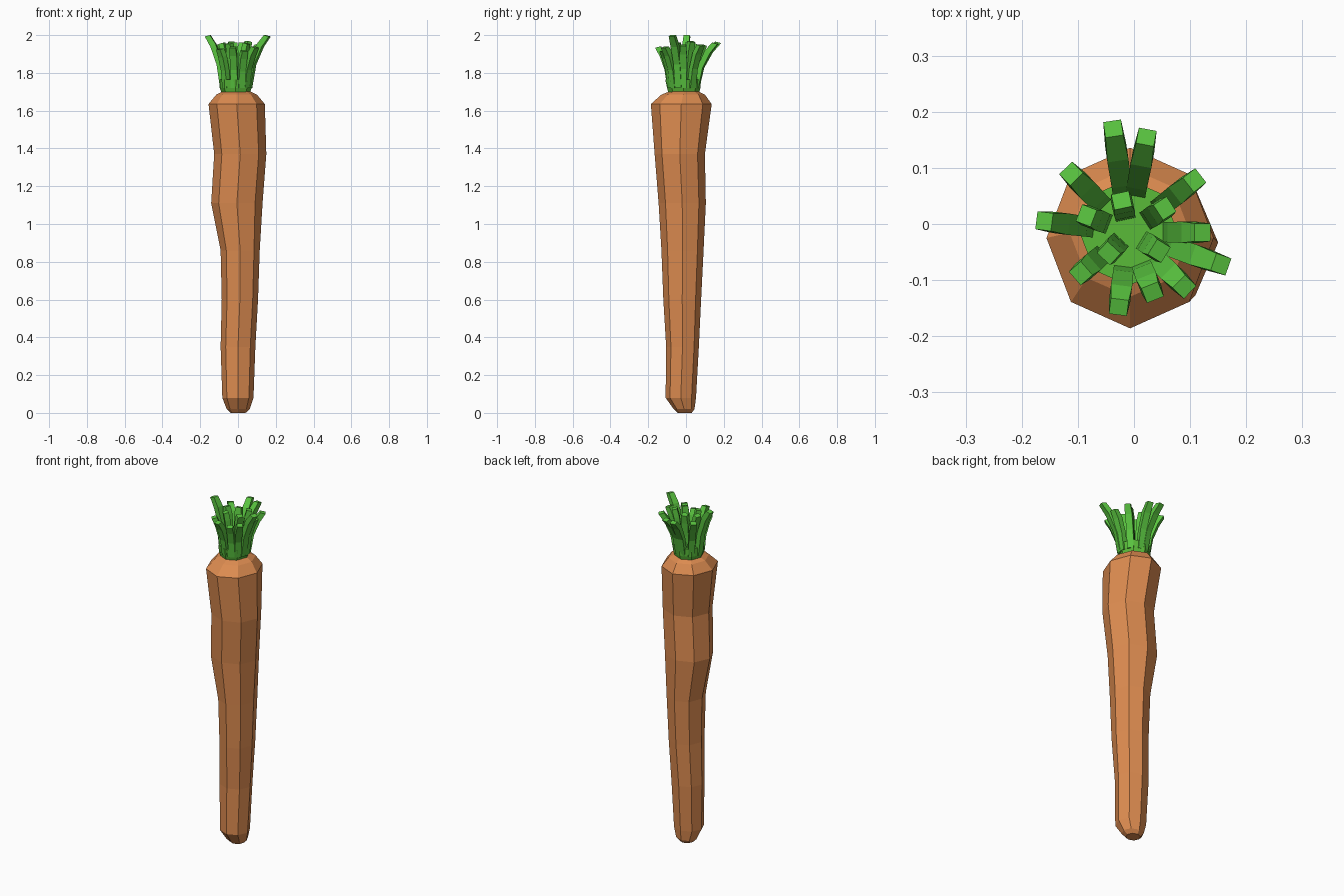
import bpy, bmesh, math
from mathutils import Vector


def finish(name, bm, color):
    bmesh.ops.recalc_face_normals(bm, faces=bm.faces)
    mesh = bpy.data.meshes.new(name)
    bm.to_mesh(mesh)
    bm.free()
    mat = bpy.data.materials.new(name + "_colour")
    mat.diffuse_color = color
    mesh.materials.append(mat)
    obj = bpy.data.objects.new(name, mesh)
    bpy.context.collection.objects.link(obj)
    return obj


def loft(bm, rings):
    # Bridge equal-length rings of points and cap both ends
    vs = [[bm.verts.new(p) for p in ring] for ring in rings]
    n = len(vs[0])
    for a, b in zip(vs, vs[1:]):
        for i in range(n):
            bm.faces.new((a[i], a[(i + 1) % n], b[(i + 1) % n], b[i]))
    bm.faces.new(vs[0][::-1])
    bm.faces.new(vs[-1])


def octagon(z, left, right, front, back):
    # Eight-sided ring with independent extents on each side
    pts = []
    cx, cy = (left + right) / 2, (front + back) / 2
    for i in range(8):
        c, s = math.cos(i * math.pi / 4), math.sin(i * math.pi / 4)
        pts.append((cx + c * (right - left) / 2, cy + s * (back - front) / 2, z))
    return pts


# Root: z, then left, right, front and back extents
root_profile = [
    (0.00, -0.04, 0.04, -0.045, 0.03),
    (0.02, -0.06, 0.062, -0.065, 0.045),
    (0.08, -0.083, 0.082, -0.108, 0.053),
    (0.35, -0.092, 0.092, -0.105, 0.068),
    (0.60, -0.086, 0.106, -0.120, 0.080),
    (0.86, -0.092, 0.115, -0.130, 0.093),
    (1.11, -0.142, 0.130, -0.145, 0.105),
    (1.37, -0.126, 0.150, -0.166, 0.100),
    (1.635, -0.156, 0.142, -0.186, 0.136),
    (1.685, -0.115, 0.100, -0.130, 0.100),
    (1.705, -0.075, 0.060, -0.080, 0.060),
]
bm = bmesh.new()
loft(bm, [octagon(*p) for p in root_profile])
finish("carrot_root", bm, (0.72, 0.26, 0.08, 1))

# Collar where the stems join
collar_profile = [
    (1.69, -0.085, 0.062, -0.092, 0.068),
    (1.72, -0.097, 0.072, -0.100, 0.076),
    (1.765, -0.097, 0.078, -0.110, 0.080),
]
bm = bmesh.new()
loft(bm, [octagon(*p) for p in collar_profile])
finish("stem_collar", bm, (0.1, 0.5, 0.04, 1))

# Stems: tip x, y, z; each is a four-sided stalk bending outward
tips = [
    (-0.037, 0.170, 1.965), (0.022, 0.155, 1.96), (-0.112, 0.090, 1.95),
    (-0.160, 0.005, 2.00), (-0.085, 0.015, 1.96), (-0.022, 0.042, 1.96),
    (0.055, 0.028, 1.97), (0.108, 0.078, 1.95), (0.122, -0.015, 1.95),
    (0.155, -0.072, 2.00), (0.045, -0.048, 1.96), (-0.045, -0.052, 1.96),
    (-0.095, -0.088, 1.93), (-0.027, -0.148, 1.94), (0.033, -0.122, 1.92),
    (0.090, -0.112, 1.94),
]
centre = Vector((-0.01, -0.014, 0))
bm = bmesh.new()
for x, y, z in tips:
    out = Vector((x, y, 0)) - centre
    reach = out.length
    out.normalize()
    side = Vector((-out.y, out.x, 0))
    foot = min(0.07, reach * 0.6)
    rings = []
    for t, bend, w, d in ((0, 0, 0.018, 0.014), (0.45, 0.22, 0.018, 0.014),
                          (0.8, 0.62, 0.019, 0.014), (1, 1, 0.016, 0.014)):
        p = centre + out * (foot + (reach - foot) * bend)
        p.z = 1.72 + (z - 1.72) * t
        tilt = Vector((0, 0, -0.012 * bend))
        if t == 1:
            p.z -= 0.012 if z < 2 else 0.012 - 0.012
            tilt *= 0.3
        rings.append([p + side * w * a + out * d * b + tilt * b
                      for a, b in ((-1, -1), (1, -1), (1, 1), (-1, 1))])
    # Keep the highest corner at the stated tip height
    top = max(q.z for q in rings[-1])
    for q in rings[-1]:
        q.z += z - top
    loft(bm, rings)
finish("leaf_stems", bm, (0.1, 0.55, 0.05, 1))
